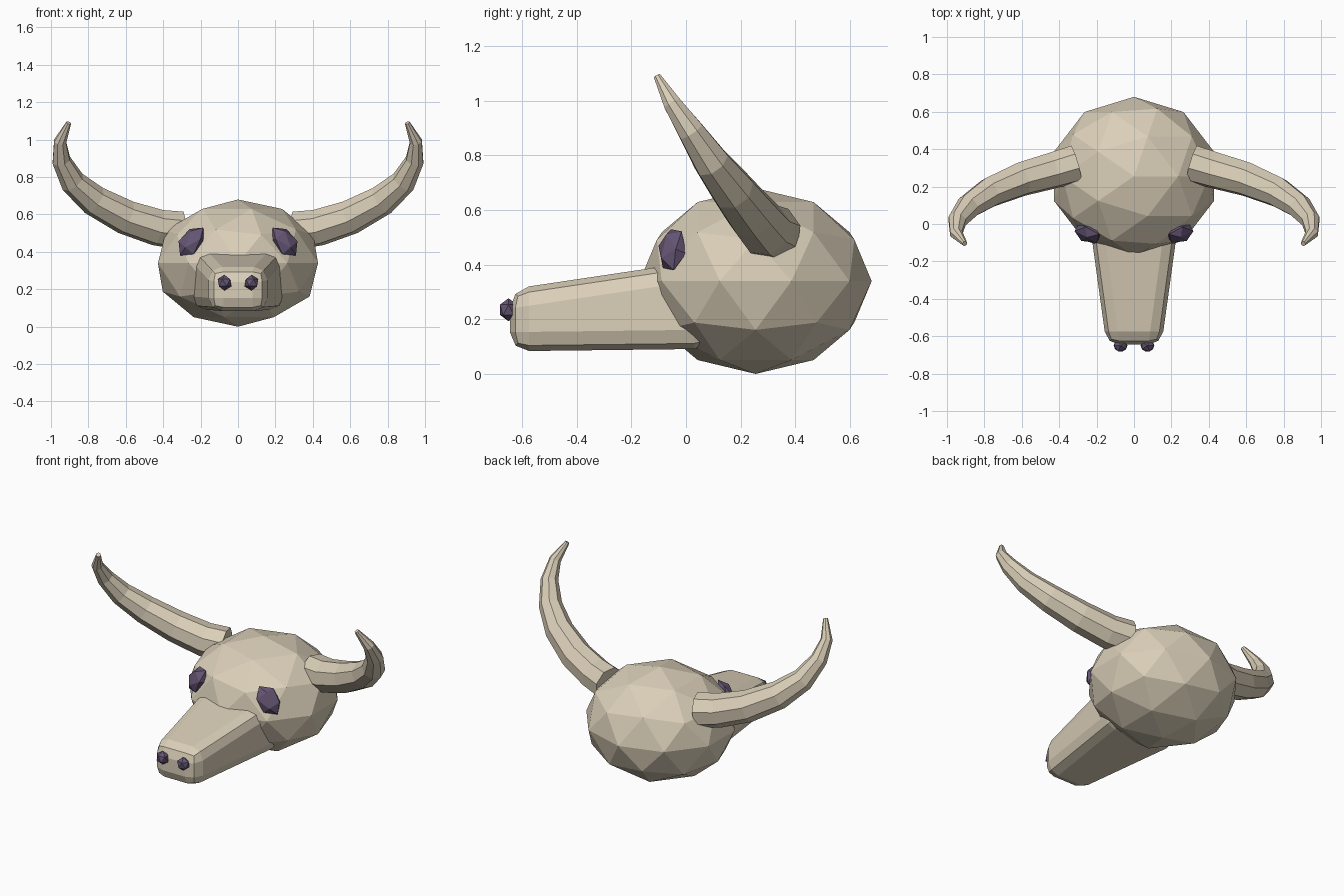
import bpy, bmesh, math
from mathutils import Matrix, Vector

if "Cube" in bpy.data.objects:
    bpy.data.objects.remove(bpy.data.objects["Cube"])


def material(name, rgb):
    m = bpy.data.materials.new(name)
    m.diffuse_color = (*rgb, 1)
    m.use_nodes = True
    m.node_tree.nodes["Principled BSDF"].inputs["Base Color"].default_value = m.diffuse_color
    return m


BONE = material("bone", (0.70, 0.62, 0.48))
PURPLE = material("dark purple", (0.13, 0.092, 0.175))


def finish(bm, name, mat, side=1):
    """Turn a bmesh into an object, mirrored over x when side is -1."""
    bmesh.ops.scale(bm, vec=(side, 1, 1), verts=bm.verts)
    bmesh.ops.recalc_face_normals(bm, faces=bm.faces)
    me = bpy.data.meshes.new(name)
    bm.to_mesh(me)
    bm.free()
    me.materials.append(mat)
    ob = bpy.data.objects.new(name, me)
    bpy.context.collection.objects.link(ob)
    return ob


def ball(name, mat, loc, size, subdiv, rot=Matrix.Identity(4), side=1):
    bm = bmesh.new()
    m = Matrix.Translation(loc) @ rot @ Matrix.Diagonal((*size, 1))
    bmesh.ops.create_icosphere(bm, subdivisions=subdiv, radius=1, matrix=m)
    return finish(bm, name, mat, side)


def horn(name, side):
    """Eight-sided tapered sweep along a curved path."""
    path = [(0.31, 0.322, 0.515, 0.104), (0.43, 0.287, 0.53, 0.10),
            (0.60, 0.24, 0.585, 0.094), (0.77, 0.17, 0.675, 0.083),
            (0.885, 0.093, 0.775, 0.068), (0.945, 0.017, 0.89, 0.051),
            (0.951, -0.05, 0.99, 0.035), (0.905, -0.105, 1.09, 0.014)]
    pts = [Vector(p[:3]) for p in path]
    bend = Vector((0, 0.81, 0.58))     # normal of the plane the horn curves in
    bm = bmesh.new()
    rings = []
    for i, p in enumerate(pts):
        t = (pts[min(i + 1, len(pts) - 1)] - pts[max(i - 1, 0)]).normalized()
        u = (bend - t * bend.dot(t)).normalized()
        v = t.cross(u)
        r = path[i][3]
        rings.append([bm.verts.new(p + r * (u * math.cos(a) + v * math.sin(a)))
                      for a in (math.tau * (k + 0.5) / 8 for k in range(8))])
    for a, b in zip(rings, rings[1:]):
        for k in range(8):
            n = (k + 1) % 8
            bm.faces.new((a[k], a[n], b[n], b[k]))
    bm.faces.new(rings[0])
    bm.faces.new(rings[-1])
    return finish(bm, name, BONE, side)


# Cranium
ball("cranium", BONE, (0, 0.255, 0.34), (0.45, 0.425, 0.34), 2)

# Snout: tapered box with rounded edges
bm = bmesh.new()
bmesh.ops.create_cube(bm, size=2)
for v in bm.verts:
    front, top = v.co.y < 0, v.co.z > 0
    v.co.x *= 0.147 if front else 0.25
    v.co.z = (0.31 if front else 0.421) if top else (0.083 if front else 0.092)
    v.co.y = -0.645 if front else 0.10
bmesh.ops.bevel(bm, geom=bm.edges[:], offset=0.07, segments=2, profile=0.5,
                affect='EDGES', clamp_overlap=True)
finish(bm, "snout", BONE)

# Paired parts
eye_rot = (Matrix.Rotation(math.radians(30), 4, 'Z')
           @ Matrix.Rotation(math.radians(-20), 4, 'X')
           @ Matrix.Rotation(math.radians(-35), 4, 'Y'))
for side, label in ((1, "right"), (-1, "left")):
    horn("horn_" + label, side)
    ball("eye_" + label, PURPLE, (0.248, -0.05, 0.455), (0.07, 0.045, 0.097),
         1, eye_rot, side)
    ball("nostril_" + label, PURPLE, (0.072, -0.65, 0.235), (0.041, 0.037, 0.042),
         1, side=side)
